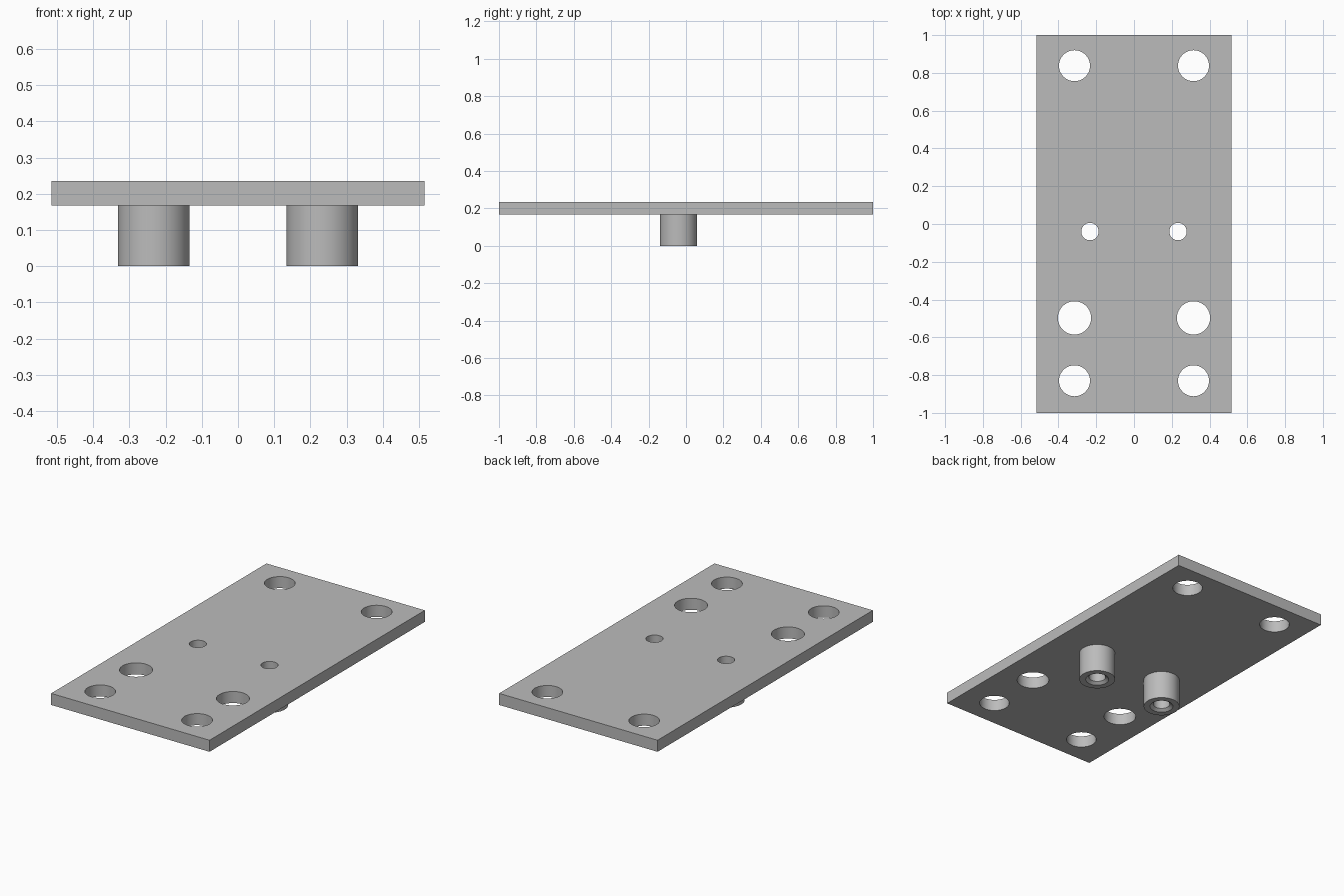
import bpy, bmesh, math

if "Cube" in bpy.data.objects:
    bpy.data.objects.remove(bpy.data.objects["Cube"])

HALF_X, HALF_Y = 0.515, 1.0
Z0, Z1 = 0.167, 0.235          # plate underside and top
BOSS_X, BOSS_Y, BOSS_R, BORE_R = 0.233, -0.04, 0.099, 0.046
SEG = 64

grey = bpy.data.materials.new("plain_grey")
grey.diffuse_color = (0.5, 0.5, 0.5, 1)
grey.use_nodes = True
grey.node_tree.nodes["Principled BSDF"].inputs["Base Color"].default_value = grey.diffuse_color


def add_object(name, bm):
    bmesh.ops.recalc_face_normals(bm, faces=bm.faces)
    mesh = bpy.data.meshes.new(name)
    bm.to_mesh(mesh)
    bm.free()
    mesh.materials.append(grey)
    ob = bpy.data.objects.new(name, mesh)
    bpy.context.collection.objects.link(ob)
    return ob


def smooth(ob):
    bpy.ops.object.select_all(action='DESELECT')
    ob.select_set(True)
    bpy.context.view_layer.objects.active = ob
    bpy.ops.object.shade_smooth_by_angle(angle=math.radians(30))


# Flat plate
bm = bmesh.new()
bmesh.ops.create_cube(bm, size=1)
for v in bm.verts:
    v.co = (v.co.x * 2 * HALF_X, v.co.y * 2 * HALF_Y, Z1 if v.co.z > 0 else Z0)
plate = add_object("plate", bm)

# Mirrored pairs of through holes: x, y, radius
holes = [(0.315, 0.838, 0.082), (0.315, -0.497, 0.088),
         (0.315, -0.83, 0.082), (BOSS_X, BOSS_Y, BORE_R)]
bm = bmesh.new()
for x, y, r in holes:
    for side in (-1, 1):
        made = bmesh.ops.create_cone(bm, cap_ends=True, segments=SEG,
                                     radius1=r, radius2=r, depth=0.3)
        bmesh.ops.translate(bm, verts=made["verts"], vec=(side * x, y, 0.2))
cutter = add_object("hole_cutter", bm)
cutter.hide_render = True

cut = plate.modifiers.new("holes", 'BOOLEAN')
cut.operation = 'DIFFERENCE'
cut.solver = 'EXACT'
cut.object = cutter
bpy.context.view_layer.objects.active = plate
bpy.ops.object.modifier_apply(modifier=cut.name)
bpy.data.objects.remove(cutter)
smooth(plate)

# Hollow bosses below the plate, with a countersunk lower mouth
profile = [(BOSS_R, Z0), (BOSS_R, 0), (0.064, 0), (BORE_R, 0.014), (BORE_R, Z0)]
for label, side in (("left", -1), ("right", 1)):
    bm = bmesh.new()
    rings = []
    for r, z in profile:
        rings.append([bm.verts.new((side * BOSS_X + r * math.cos(a), BOSS_Y + r * math.sin(a), z))
                      for a in (2 * math.pi * i / SEG for i in range(SEG))])
    for k in range(len(rings)):
        a, b = rings[k], rings[(k + 1) % len(rings)]
        for i in range(SEG):
            j = (i + 1) % SEG
            bm.faces.new((a[i], a[j], b[j], b[i]))
    smooth(add_object(label + "_boss", bm))
